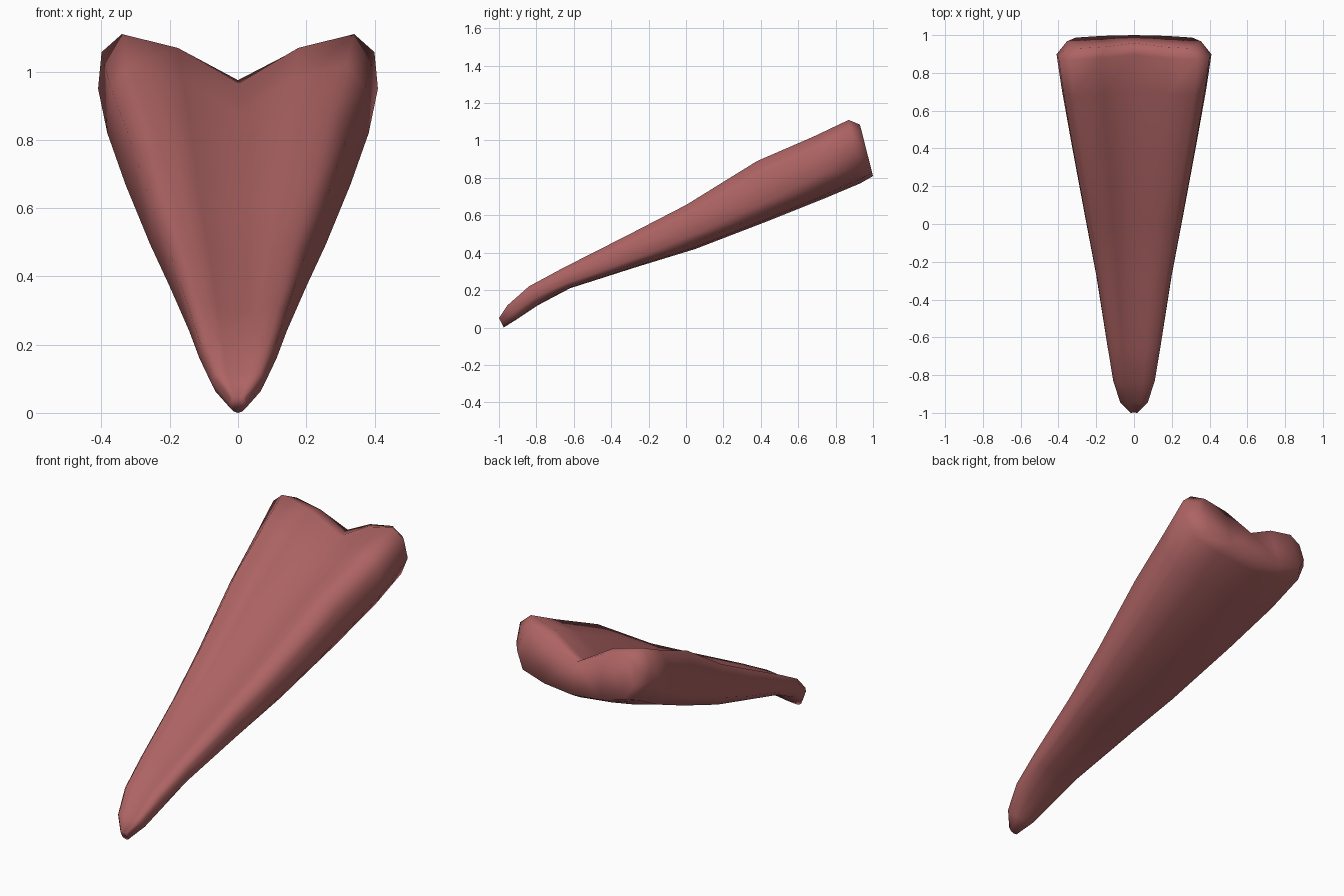
import bpy, bmesh

if "Cube" in bpy.data.objects:
    bpy.data.objects.remove(bpy.data.objects["Cube"])

# Stations from tip to root:
# y of ridge, y shift of underside, half width, z of groove, ridge, side, underside
STATIONS = [
    (-1.0, 0.025, 0.022, 0.045, 0.050, 0.025, 0.000),
    (-0.955, 0.06, 0.075, 0.110, 0.118, 0.080, 0.050),
    (-0.84, 0.05, 0.113, 0.210, 0.220, 0.160, 0.120),
    (-0.66, 0.04, 0.143, 0.295, 0.317, 0.240, 0.210),
    (-0.30, 0.04, 0.200, 0.440, 0.500, 0.370, 0.325),
    (0.00, 0.05, 0.258, 0.575, 0.655, 0.495, 0.420),
    (0.38, 0.06, 0.330, 0.755, 0.890, 0.670, 0.570),
    (0.68, 0.06, 0.383, 0.880, 1.020, 0.820, 0.690),
    (0.87, 0.06, 0.410, 0.965, 1.110, 0.950, 0.770),
    (0.93, 0.07, 0.355, 0.975, 1.085, 0.940, 0.810),
]


def half_section(st):
    """Groove centre -> ridge -> side -> underside centre."""
    y, dy, w, zc, zr, zs, zb = st
    pts = [(0, zc), (0.43, zc + 0.72 * (zr - zc)), (0.83, zr),
           (0.975, zs + 0.67 * (zr - zs)), (1.0, zs),
           (0.87, zs + 0.6 * (zb - zs)), (0.48, zb + 0.12 * (zs - zb)), (0, zb)]
    return [(w * x, y + dy * (zr - z) / (zr - zb), z) for x, z in pts]


bm = bmesh.new()
rings = []
for st in STATIONS:
    half = half_section(st)
    full = half + [(-x, y, z) for x, y, z in half[-2:0:-1]]
    rings.append([bm.verts.new(p) for p in full])

# Skin between stations
n = len(rings[0])
for a, b in zip(rings, rings[1:]):
    for i in range(n):
        j = (i + 1) % n
        bm.faces.new((a[i], a[j], b[j], b[i]))

# End caps, bridged from top to underside
for r in (rings[0], rings[-1]):
    for i in range(3):
        bm.faces.new((r[i], r[i + 1], r[6 - i], r[7 - i]))
        bm.faces.new((r[-i % n], r[-(i + 1) % n], r[8 + i], r[7 + i]))

bmesh.ops.recalc_face_normals(bm, faces=bm.faces)
for f in bm.faces:
    f.smooth = True
mesh = bpy.data.meshes.new("tongue")
bm.to_mesh(mesh)
bm.free()
tongue = bpy.data.objects.new("tongue", mesh)
bpy.context.collection.objects.link(tongue)

# Flat pinkish red
mat = bpy.data.materials.new("dusky pink")
mat.diffuse_color = (0.42, 0.125, 0.125, 1)
mat.use_nodes = True
mat.node_tree.nodes["Principled BSDF"].inputs["Base Color"].default_value = mat.diffuse_color
mesh.materials.append(mat)
